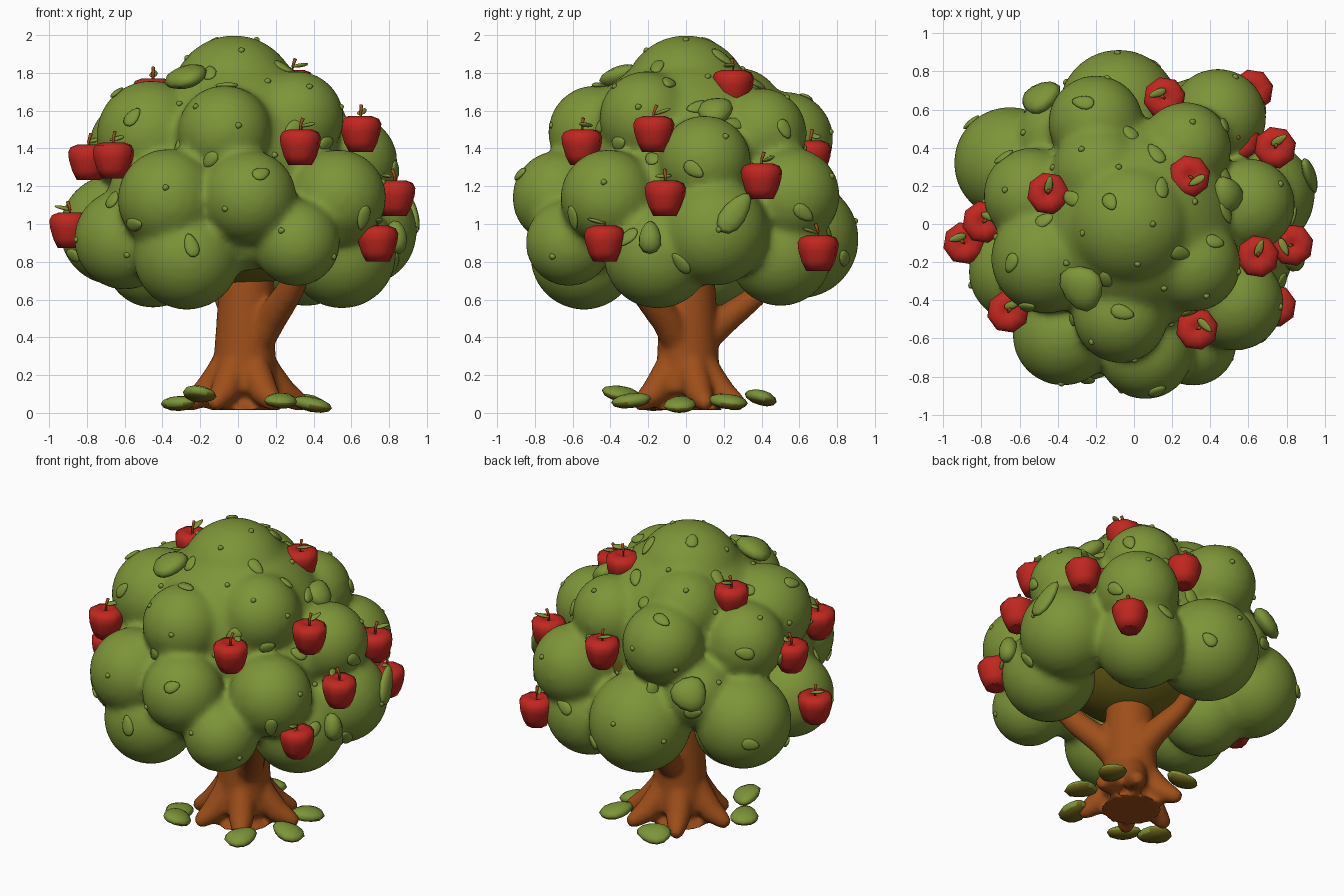
import bpy, bmesh, math, random
from mathutils import Vector, Matrix
from mathutils.bvhtree import BVHTree

if "Cube" in bpy.data.objects:
    bpy.data.objects.remove(bpy.data.objects["Cube"])

random.seed(4)

def material(name, col):
    m = bpy.data.materials.new(name)
    m.diffuse_color = (*col, 1)
    m.use_nodes = True
    m.node_tree.nodes["Principled BSDF"].inputs["Base Color"].default_value = m.diffuse_color
    return m

GREEN = material("leaf_green", (0.205, 0.30, 0.04))
OLIVE = material("dark_olive", (0.16, 0.13, 0.01))
BARK = material("bark_brown", (0.34, 0.077, 0.01))
RED = material("apple_red", (0.53, 0.02, 0.014))

def finish(name, bm, mats):
    bmesh.ops.recalc_face_normals(bm, faces=bm.faces[:])
    me = bpy.data.meshes.new(name)
    bm.to_mesh(me)
    bm.free()
    for m in mats:
        me.materials.append(m)
    for p in me.polygons:
        p.use_smooth = True
    ob = bpy.data.objects.new(name, me)
    bpy.context.collection.objects.link(ob)
    return ob

def merge(ob, voxel, soften):
    """Fuse overlapping solids into one soft skin."""
    rm = ob.modifiers.new("merge", 'REMESH')
    rm.mode = 'VOXEL'
    rm.voxel_size = voxel
    rm.use_smooth_shade = True
    sm = ob.modifiers.new("soften", 'SMOOTH')
    sm.factor = 0.5
    sm.iterations = soften
    dg = bpy.context.evaluated_depsgraph_get()
    me = bpy.data.meshes.new_from_object(ob.evaluated_get(dg))
    ob.modifiers.clear()
    ob.data = me
    for p in me.polygons:
        p.use_smooth = True
    return me

def loft(bm, rings, mat=0):
    """Skin a list of closed point rings and cap both ends."""
    vs = [[bm.verts.new(p) for p in r] for r in rings]
    n = len(vs[0])
    faces = [bm.faces.new((a[i], a[(i + 1) % n], b[(i + 1) % n], b[i]))
             for a, b in zip(vs, vs[1:]) for i in range(n)]
    faces += [bm.faces.new(vs[0][::-1]), bm.faces.new(vs[-1])]
    for f in faces:
        f.material_index = mat

def tube(bm, pts, radii, n=10, mat=0):
    pts = [Vector(p) for p in pts]
    rings = []
    for i, p in enumerate(pts):
        d = pts[min(i + 1, len(pts) - 1)] - pts[max(i - 1, 0)]
        q = d.to_track_quat('Z', 'Y')
        rings.append([p + q @ Vector((radii[i] * math.cos(t), radii[i] * math.sin(t), 0))
                      for t in (2 * math.pi * k / n for k in range(n))])
    loft(bm, rings, mat)

def leaf(bm, pos, normal, length, width, thick, spin, mat=0):
    """Flattened pod, tapered to one end, lying across the normal."""
    m = (Matrix.Translation(pos) @ Vector(normal).to_track_quat('Z', 'Y').to_matrix().to_4x4()
         @ Matrix.Rotation(spin, 4, 'Z'))
    r = bmesh.ops.create_uvsphere(bm, u_segments=12, v_segments=6, radius=0.5)
    for v in r['verts']:
        x, y, z = v.co
        v.co = m @ Vector((x * length, y * width * (1 - 0.5 * x), z * thick + 0.12 * thick * x))
    for f in {f for v in r['verts'] for f in v.link_faces}:
        f.material_index = mat

# canopy: rounded clumps merged into one soft shell (x, y, z, radius)
blobs = [
    (-.02, 0, 1.665, .335), (-.07, -.48, 1.485, .25), (-.46, -.18, 1.47, .29),
    (.31, -.21, 1.56, .25), (.27, .40, 1.48, .24), (-.2, .53, 1.45, .25),
    (-.18, .27, 1.58, .25), (-.65, .32, .97, .295), (-.54, .15, 1.41, .25),
    (.06, -.67, 1.14, .25), (-.37, -.58, 1.13, .268), (.31, -.62, .9, .23),
    (-.27, -.54, .83, .285), (.53, -.41, 1.14, .255), (-.6, -.25, .92, .268),
    (-.08, .6, .92, .315), (.6, .1, 1.33, .245), (.66, .15, .96, .288),
    (.55, -.15, .84, .288)]
blobs += [(.44, .56, 1.15, .255), (.36, .5, .84, .275), (-.45, .12, .81, .255)]
# green fillers behind the gaps
blobs += [(0, 0, 1.34, .56), (.04, -.5, .95, .2), (-.4, .45, 1.15, .22), (.4, -.1, 1.2, .24), (-.45, -.3, 1.15, .24)]
bm = bmesh.new()
for x, y, z, r in blobs:
    bmesh.ops.create_icosphere(bm, subdivisions=4, radius=r, matrix=Matrix.Translation((x, y, z)))
canopy = finish("canopy", bm, [GREEN])
shell = merge(canopy, 0.022, 12)
bvh = BVHTree.FromPolygons([v.co for v in shell.vertices], [p.vertices for p in shell.polygons])

# dark inside of the canopy, seen from below and in the deepest gaps
bm = bmesh.new()
bmesh.ops.create_icosphere(bm, subdivisions=4, radius=1,
                           matrix=Matrix.Translation((.02, .02, 1.2)) @ Matrix.Diagonal((.56, .53, .53, 1)))
finish("canopy_core", bm, [OLIVE])

# trunk, six roots and two branches fused together
bm = bmesh.new()
tube(bm, [(.03, .01, .015), (.03, .01, .12), (.035, .01, .28), (.04, .01, .45), (.045, .01, .7), (.05, .01, 1.0)],
     [.19, .185, .165, .157, .145, .11], 24)
for x, y in [(.33, .1), (.2, .27), (-.11, .26), (-.26, -.03), (-.12, -.22), (.19, -.24)]:
    tube(bm, [(.03 + (x - .03) * k, y * k, z) for k, z in [(.2, .34), (.45, .19), (.72, .1), (1, .055), (1.12, .04)]],
         [.07, .085, .075, .05, .03], 12)
tube(bm, [(.08, -.02, .36), (.17, -.1, .49), (.27, -.22, .64), (.36, -.33, .82)], [.1, .085, .075, .065], 12)
tube(bm, [(.04, .06, .38), (0, .2, .49), (-.07, .36, .61), (-.1, .5, .75)], [.1, .08, .06, .055], 12)
trunk = finish("trunk", bm, [BARK])
merge(trunk, 0.016, 8)

# apples: eight-sided bodies with a stem and a small leaf
apples = [(-.45, .16, 1.68), (-.79, .01, 1.33), (-.89, -.1, .97), (-.66, -.46, 1.34), (.33, -.55, 1.41),
          (.16, .66, 1.35), (.29, .25, 1.725), (.62, .70, .85), (.74, -.43, .9), (.65, -.17, 1.48),
          (.83, -.11, 1.14), (.55, .44, 1.21), (.74, .4, 1.23)]
profile = [(.03, -.085), (.065, -.098), (.09, -.05), (.108, .01), (.112, .05), (.098, .077), (.06, .091), (.03, .084), (.008, .075)]
bm = bmesh.new()
for x, y, z in apples:
    loft(bm, [[(x + r * math.cos(t), y + r * math.sin(t), z + h)
               for t in (math.pi * (k + .3) / 4 for k in range(8))] for r, h in profile])
    a = random.uniform(0, 6.28)
    tube(bm, [(x, y, z + .06), (x, y, z + .11), (x + .015 * math.cos(a), y + .015 * math.sin(a), z + .15)],
         [.007, .007, .01], 6, 1)
    leaf(bm, (x + .045 * math.cos(a), y + .045 * math.sin(a), z + .115),
         (-.3 * math.cos(a), -.3 * math.sin(a), 1), .1, .042, .02, a, 2)
finish("apples", bm, [RED, BARK, GREEN])

# leaves lying on the canopy, spread evenly with a spiral, plus tiny buds
bm = bmesh.new()
N = 90
mid = Vector((0, 0, 1.2))
for i in range(N):
    h = 1 - 1.45 * (i + .5) / N
    t = i * 2.39996
    d = Vector((math.sqrt(1 - h * h) * math.cos(t), math.sqrt(1 - h * h) * math.sin(t), h))
    hit, nor, _, _ = bvh.ray_cast(mid + d * 2, -d)
    if hit is None or nor.dot(d) < .7:
        continue
    if i % 2:
        leaf(bm, hit + nor * .004, nor + Vector((0, 0, .12)), random.uniform(.1, .14), .075, .03,
             random.uniform(0, 6.28))
    else:
        leaf(bm, hit, nor, .035, .032, .03, 0)
finish("canopy_leaves", bm, [GREEN])

# larger loose leaves at the canopy edge
bm = bmesh.new()
for pos, nor, l, w, s in [((-.27, -.33, 1.78), (-.25, -.2, 1), .23, .25, 1.5), ((-.49, .66, 1.24), (-.5, .7, .6), .22, .22, 1),
                          ((.49, .16, 1.6), (.6, .1, .8), .2, .17, .5), ((.92, .26, 1.06), (1, .2, .2), .26, .13, .9),
                          ((.84, -.19, .93), (1, -.2, .3), .18, .12, 1.6)]:
    leaf(bm, Vector(pos), nor, l, w, .11 if l < .25 else .06, s)
finish("large_leaves", bm, [GREEN])

# fallen leaves around the roots, dark underneath
bm = bmesh.new()
for x, y, z, tilt in [(-.31, -.18, .05, 0), (-.21, -.34, .1, -.3), (.23, -.29, .065, .1), (.39, -.03, .045, .15),
                      (.36, .22, .06, .1), (-.04, .4, .08, .3)]:
    d = Vector((x, y, 0)).normalized()
    leaf(bm, (x, y, z), Vector((tilt * d.x, tilt * d.y, 1)), .22, .17, .08, math.atan2(y, x) + 1.57)
fallen = finish("fallen_leaves", bm, [GREEN, OLIVE])
for p in fallen.data.polygons:
    p.material_index = 1 if p.normal.z < -.5 else 0
